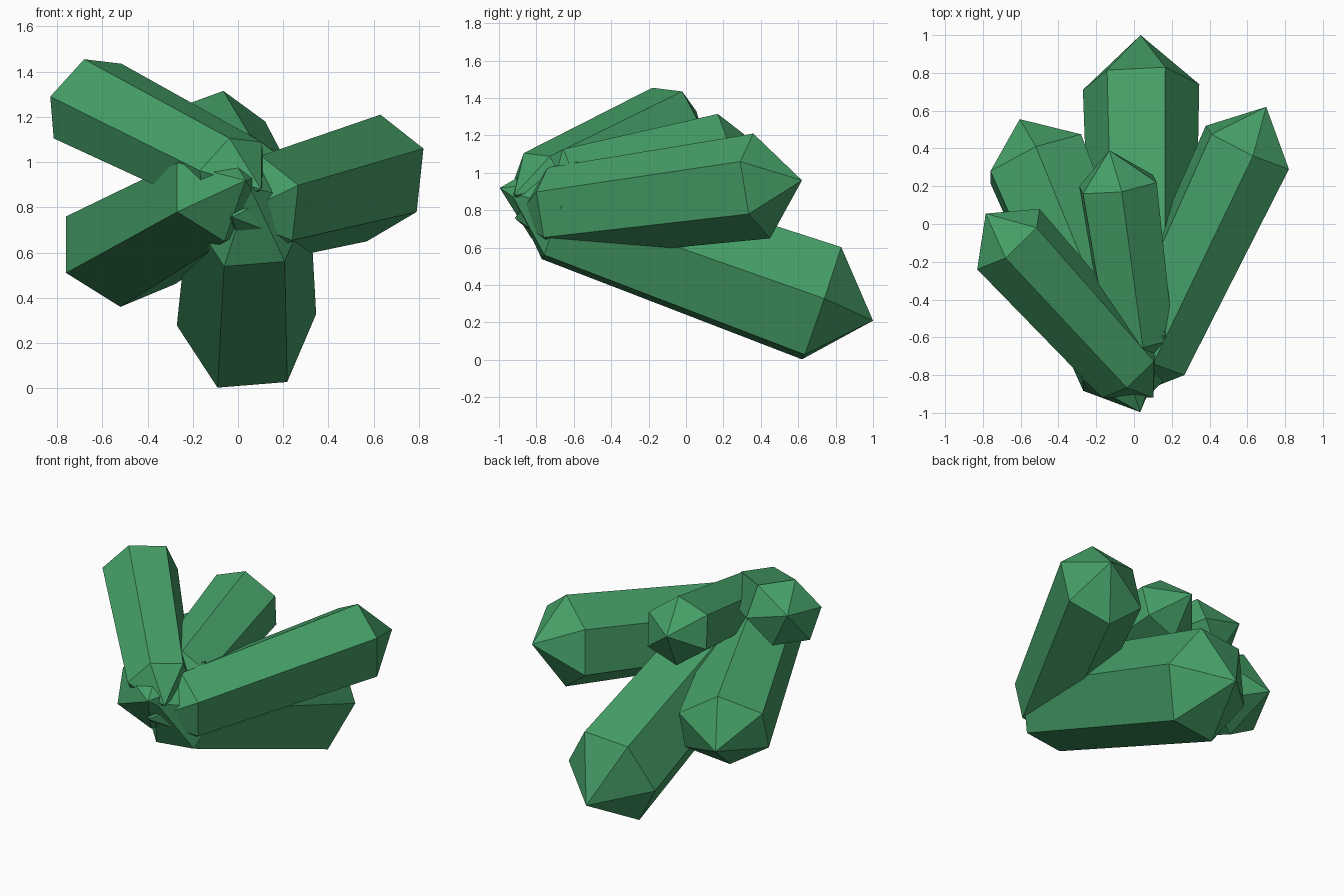
import bpy, bmesh
from mathutils import Vector

if "Cube" in bpy.data.objects:
    bpy.data.objects.remove(bpy.data.objects["Cube"])

green = bpy.data.materials.new("crystal green")
green.diffuse_color = (0.06, 0.345, 0.135, 1)
green.use_nodes = True
green.node_tree.nodes["Principled BSDF"].inputs["Base Color"].default_value = green.diffuse_color

TAPER = 0.87  # root ring is slightly narrower than the shoulder ring


def crystal(name, root, shoulder, u, v, root_len, tip):
    """Six-sided prism pointed at both ends; u and v are neighbouring shoulder corners."""
    root, shoulder, u, v = map(Vector, (root, shoulder, u, v))
    axis = (shoulder - root).normalized()
    corners = [u, v, v - u, -u, -v, u - v]
    bm = bmesh.new()
    low = [bm.verts.new(root + c * TAPER) for c in corners]
    high = [bm.verts.new(shoulder + c) for c in corners]
    bottom = bm.verts.new(root - axis * root_len)
    top = bm.verts.new(tip)
    for i in range(6):
        j = (i + 1) % 6
        bm.faces.new((low[i], low[j], high[j], high[i]))
        bm.faces.new((high[i], high[j], top))
        bm.faces.new((low[j], low[i], bottom))
    bmesh.ops.recalc_face_normals(bm, faces=bm.faces)
    mesh = bpy.data.meshes.new(name)
    bm.to_mesh(mesh)
    bm.free()
    mesh.materials.append(green)
    bpy.context.collection.objects.link(bpy.data.objects.new(name, mesh))


# Large crystal lying along the ground
crystal("lower_crystal", (0.05, -0.68, 0.80), (0.0375, 0.725, 0.303),
        (-0.308, -0.015, -0.025), (-0.128, -0.105, -0.30), 0.27, (0.035, 1.0, 0.21))
# Right crystal
crystal("right_crystal", (0.075, -0.70, 0.785), (0.60, 0.405, 0.93),
        (0.03, -0.045, 0.28), (0.22, -0.115, 0.13), 0.24, (0.70, 0.62, 0.96))
# Upper left crystal
crystal("upper_left_crystal", (-0.025, -0.78, 0.945), (-0.665, -0.08, 1.27),
        (-0.165, -0.16, 0.02), (-0.015, -0.10, 0.185), 0.20, (-0.785, 0.055, 1.33))
# Central upper crystal
crystal("upper_crystal", (0.03, -0.62, 0.945), (-0.085, 0.21, 1.105),
        (0.02, -0.04, 0.21), (0.205, 0.01, 0.075), 0.20, (-0.13, 0.39, 1.145))
# Lower left crystal
crystal("lower_left_crystal", (-0.06, -0.77, 0.867), (-0.52, 0.345, 0.61),
        (-0.24, -0.065, 0.15), (-0.24, -0.13, -0.10), 0.25, (-0.605, 0.555, 0.57))
